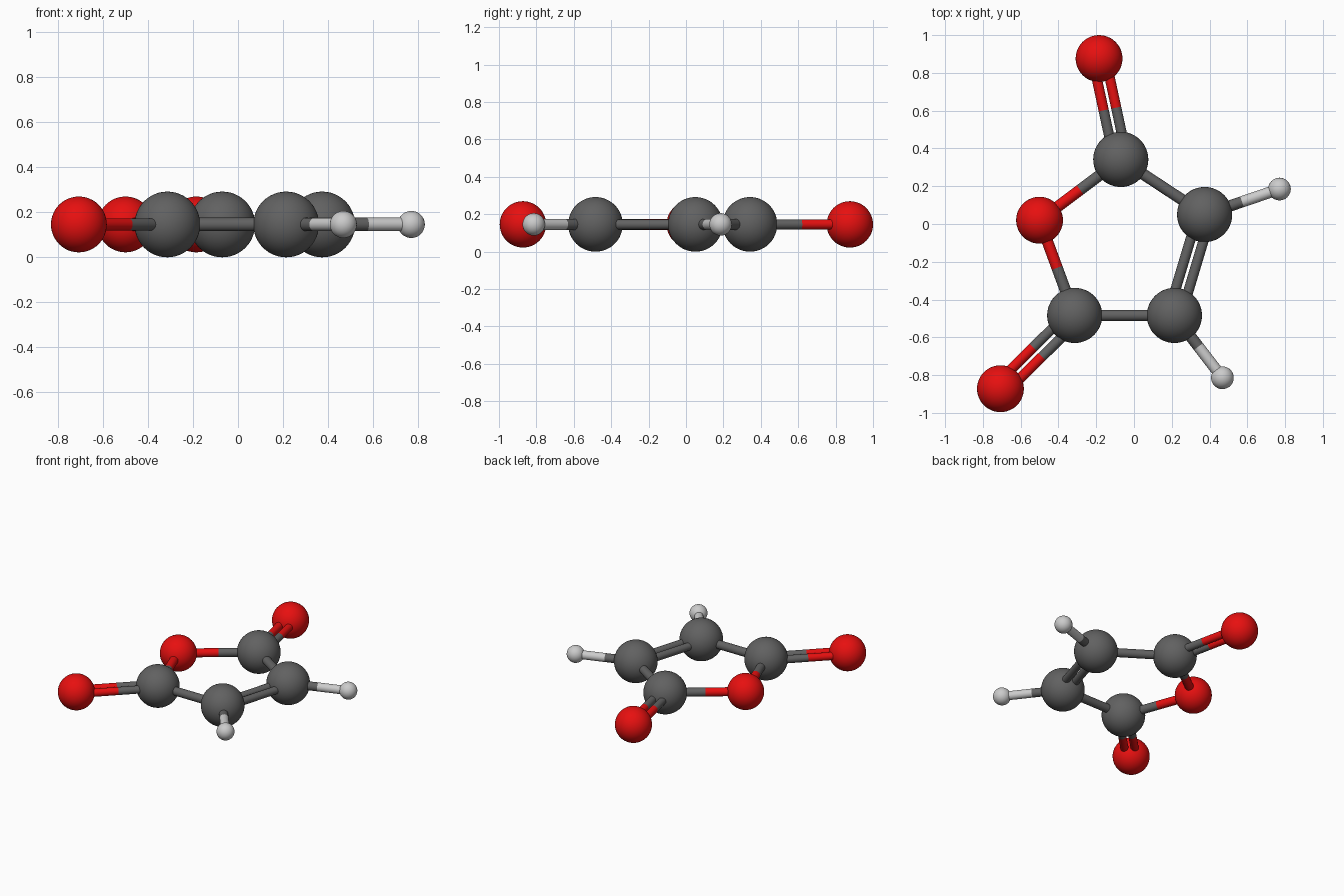
import bpy
from mathutils import Vector

if "Cube" in bpy.data.objects:
    bpy.data.objects.remove(bpy.data.objects["Cube"])

Z = 0.146


def material(name, rgb):
    m = bpy.data.materials.new(name)
    m.diffuse_color = (*rgb, 1)
    m.use_nodes = True
    m.node_tree.nodes["Principled BSDF"].inputs["Base Color"].default_value = m.diffuse_color
    return m


# element: (material, atom radius)
ELEMENTS = {
    "carbon": (material("dark_grey", (0.12, 0.12, 0.12)), 0.146),
    "oxygen": (material("red", (0.8, 0.005, 0.005)), 0.124),
    "hydrogen": (material("light_grey", (0.6, 0.6, 0.6)), 0.06),
}

# atom: (element, x, y)
ATOMS = {
    "carbon_back": ("carbon", -0.07, 0.342),
    "carbon_right": ("carbon", 0.374, 0.05),
    "carbon_front_right": ("carbon", 0.214, -0.484),
    "carbon_front_left": ("carbon", -0.314, -0.484),
    "oxygen_ring": ("oxygen", -0.5, 0.02),
    "oxygen_back": ("oxygen", -0.185, 0.876),
    "oxygen_front": ("oxygen", -0.707, -0.872),
    "hydrogen_right": ("hydrogen", 0.77, 0.185),
    "hydrogen_front": ("hydrogen", 0.468, -0.814),
}

# (first atom, second atom, bond order)
BONDS = [
    ("oxygen_ring", "carbon_back", 1),
    ("oxygen_ring", "carbon_front_left", 1),
    ("carbon_back", "carbon_right", 1),
    ("carbon_front_left", "carbon_front_right", 1),
    ("carbon_right", "carbon_front_right", 2),
    ("carbon_back", "oxygen_back", 2),
    ("carbon_front_left", "oxygen_front", 2),
    ("carbon_right", "hydrogen_right", 1),
    ("carbon_front_right", "hydrogen_front", 1),
]


def finish(name, mat):
    ob = bpy.context.object
    ob.name = name
    ob.data.materials.append(mat)
    bpy.ops.object.shade_smooth_by_angle()


def position(atom):
    return Vector((*ATOMS[atom][1:], Z))


def rod(name, a, b, radius, mat):
    d = b - a
    bpy.ops.mesh.primitive_cylinder_add(
        vertices=32, radius=radius, depth=d.length, location=(a + b) / 2,
        rotation=d.to_track_quat('Z', 'Y').to_euler())
    finish(name, mat)


# Atom balls
for name, (element, x, y) in ATOMS.items():
    mat, radius = ELEMENTS[element]
    bpy.ops.mesh.primitive_uv_sphere_add(
        segments=48, ring_count=24, radius=radius, location=(x, y, Z))
    finish(name, mat)

# Bonds: each half takes the colour of its own atom; double bonds lie side by side
for first, second, order in BONDS:
    a, b = position(first), position(second)
    side = (b - a).cross(Vector((0, 0, 1))).normalized()
    mid = (a + b) / 2
    offsets, radius = ((0,), 0.03) if order == 1 else ((-0.034, 0.034), 0.027)
    for off in offsets:
        for atom, start in ((first, a), (second, b)):
            rod("bond_half_" + atom, start + side * off, mid + side * off,
                radius, ELEMENTS[ATOMS[atom][0]][0])
